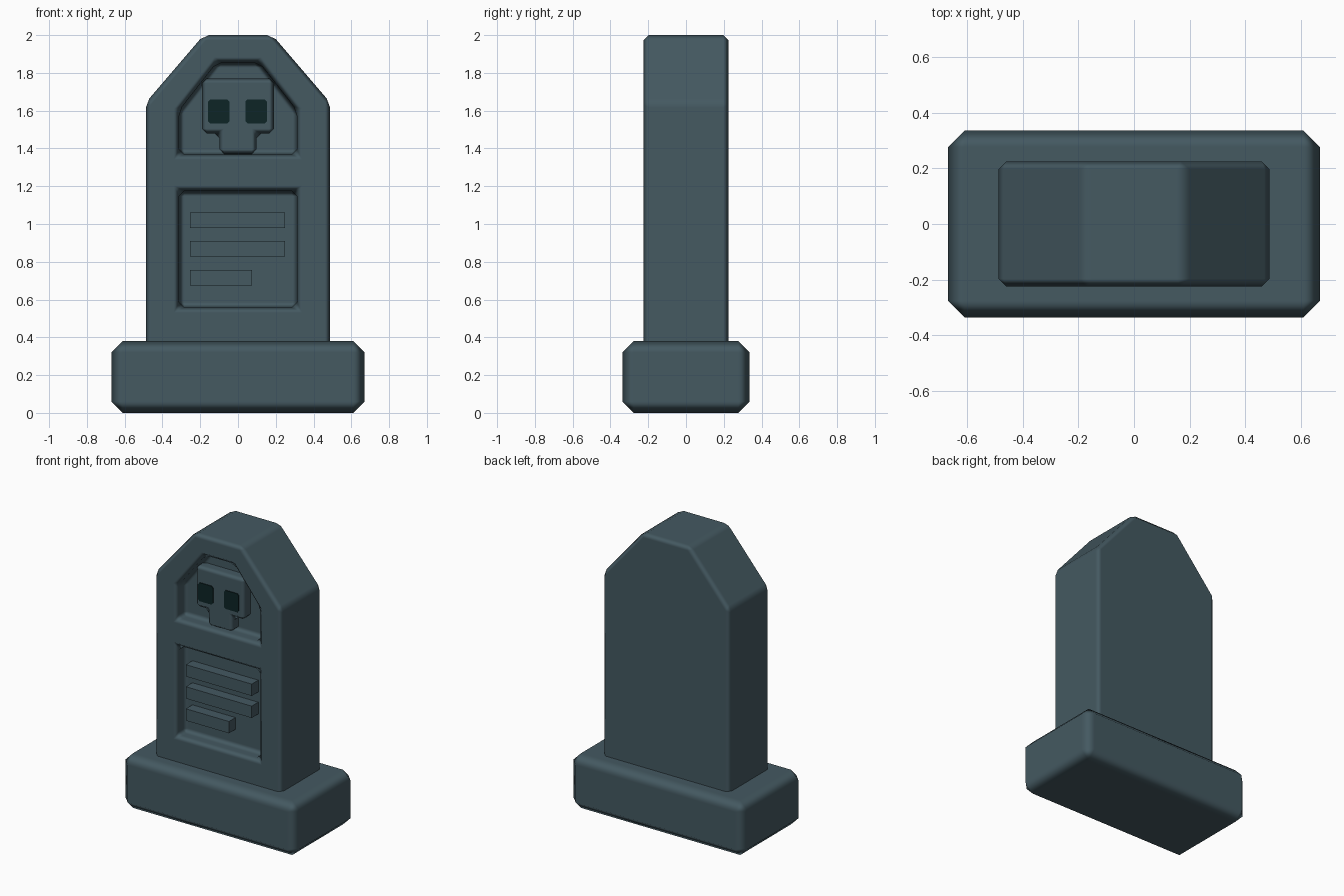
import bpy, bmesh

if "Cube" in bpy.data.objects:
    bpy.data.objects.remove(bpy.data.objects["Cube"])


def material(name, rgb):
    m = bpy.data.materials.new(name)
    m.diffuse_color = (*rgb, 1)
    m.use_nodes = True
    m.node_tree.nodes["Principled BSDF"].inputs["Base Color"].default_value = m.diffuse_color
    return m


STONE = material("slate stone", (0.058, 0.1, 0.12))
DARK = material("dark socket", (0.004, 0.018, 0.019))


def prism(name, pts, y0, y1, mat=STONE, corner=0.0):
    """Extrude an x-z outline from y0 to y1, optionally chamfering its corners."""
    bm = bmesh.new()
    face = bm.faces.new([bm.verts.new((x, y0, z)) for x, z in pts])
    ext = bmesh.ops.extrude_face_region(bm, geom=[face])
    moved = [v for v in ext["geom"] if isinstance(v, bmesh.types.BMVert)]
    bmesh.ops.translate(bm, verts=moved, vec=(0, y1 - y0, 0))
    if corner:
        edges = [e for e in bm.edges if abs(e.verts[0].co.y - e.verts[1].co.y) > 1e-4]
        bmesh.ops.bevel(bm, geom=edges, offset=corner, segments=1,
                        affect='EDGES', profile=0.5)
    bmesh.ops.recalc_face_normals(bm, faces=bm.faces)
    me = bpy.data.meshes.new(name)
    bm.to_mesh(me)
    bm.free()
    me.materials.append(mat)
    ob = bpy.data.objects.new(name, me)
    bpy.context.collection.objects.link(ob)
    return ob


def rect(x0, x1, z0, z1):
    return [(x0, z0), (x1, z0), (x1, z1), (x0, z1)]


def mirrored(half):
    """Full outline from its right half, listed bottom to top."""
    return half + [(-x, z) for x, z in reversed(half)]


def soften(ob, width):
    ob.data.polygons.foreach_set("use_smooth", [True] * len(ob.data.polygons))
    b = ob.modifiers.new("bevel", 'BEVEL')
    b.width = width
    b.segments = 1
    b.limit_method = 'ANGLE'
    b.angle_limit = 0.5
    b.harden_normals = True


FRONT = -0.225
FLOOR = FRONT + 0.09

# plinth
base = prism("base_plinth", rect(-0.67, 0.67, 0, 0.38), -0.337, 0.337)
soften(base, 0.06)

# headstone slab with two sunken panels
slab = prism("headstone_slab", mirrored([(0.488, 0.3), (0.488, 1.643), (0.182, 2.0)]),
             FRONT, -FRONT)
niches = {
    "upper_niche_cutter": mirrored([(0.312, 1.368), (0.312, 1.6), (0.112, 1.855)]),
    "lower_niche_cutter": rect(-0.312, 0.312, 0.558, 1.175),
}
for name, outline in niches.items():
    cutter = prism(name, outline, FRONT - 0.1, FLOOR)
    cutter.hide_render = True
    cutter.hide_viewport = True
    cut = slab.modifiers.new(name, 'BOOLEAN')
    cut.operation = 'DIFFERENCE'
    cut.solver = 'EXACT'
    cut.object = cutter
soften(slab, 0.028)

# skull relief
skull_front = FRONT + 0.02
skull = prism("skull_relief",
              mirrored([(0.098, 1.37), (0.098, 1.48), (0.19, 1.48), (0.19, 1.77)]),
              skull_front, FLOOR + 0.04)
soften(skull, 0.025)

# eye sockets
for side, cx in (("left", -0.102), ("right", 0.096)):
    prism("eye_" + side, rect(cx - 0.057, cx + 0.057, 1.532, 1.66),
          skull_front - 0.006, skull_front + 0.003, DARK, 0.012)

# raised inscription bars
for i, (x1, z) in enumerate(((0.25, 1.021), (0.25, 0.868), (0.075, 0.715))):
    prism(f"inscription_bar_{i + 1}", rect(-0.255, x1, z - 0.041, z + 0.041),
          FRONT + 0.018, FLOOR + 0.01)
